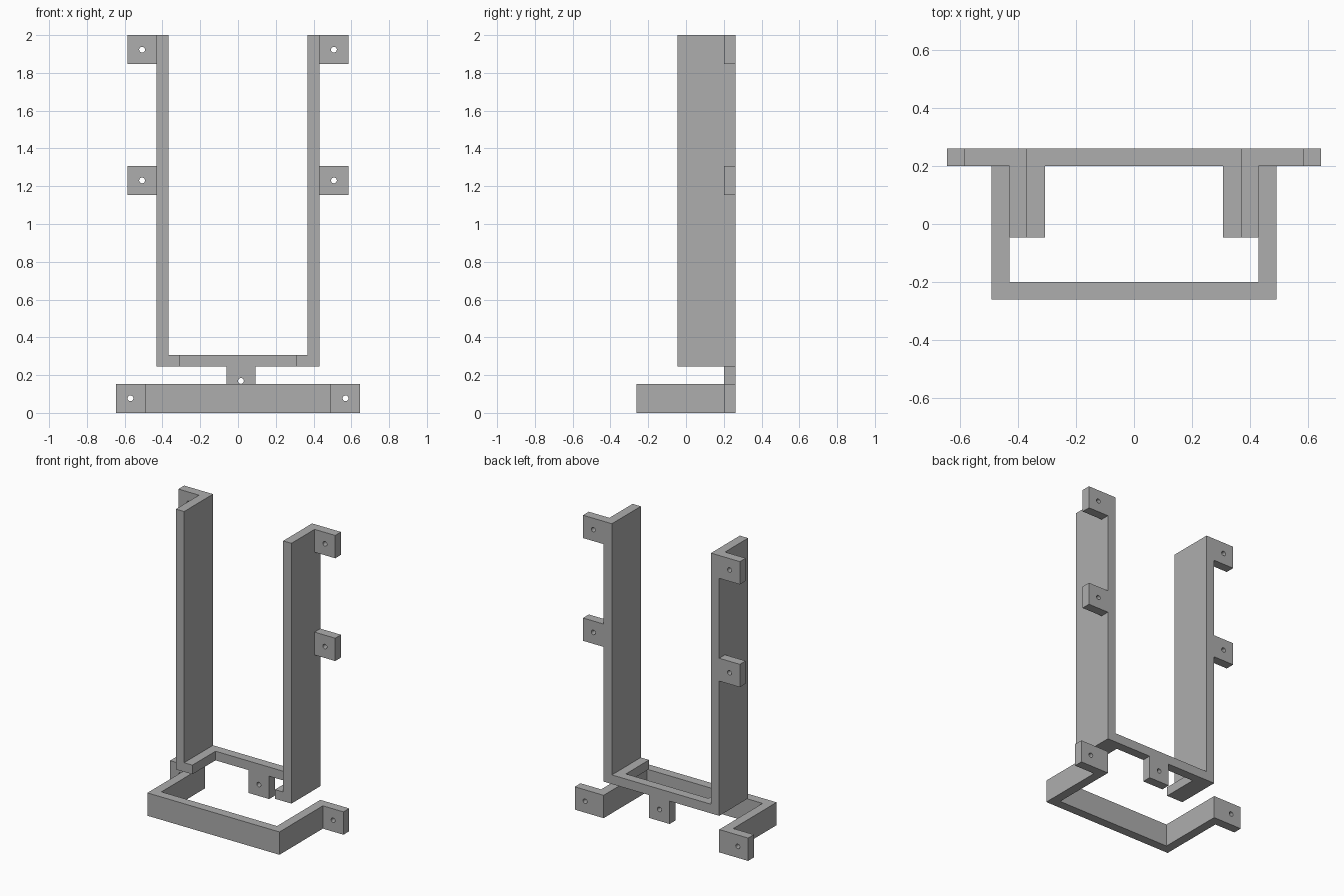
import bpy, bmesh
from mathutils import Matrix

cube = bpy.data.objects.get("Cube")
if cube:
    bpy.data.objects.remove(cube, do_unlink=True)

U = 2 / 65                     # one design unit
BACK, FRONT = 8.5, -8.5        # depth limits
T = 2                          # plate thickness
EAR = 5                        # mounting ear size

grey = bpy.data.materials.new("plain_grey")
grey.use_nodes = True
colour = (0.42, 0.42, 0.42, 1)
grey.diffuse_color = colour
grey.node_tree.nodes["Principled BSDF"].inputs["Base Color"].default_value = colour


def finish(bm, name):
    bmesh.ops.recalc_face_normals(bm, faces=bm.faces)
    bmesh.ops.scale(bm, vec=(U, U, U), verts=bm.verts)
    mesh = bpy.data.meshes.new(name)
    bm.to_mesh(mesh)
    bm.free()
    mesh.materials.append(grey)
    obj = bpy.data.objects.new(name, mesh)
    bpy.context.collection.objects.link(obj)
    return obj


def prism(name, points, start, end, upright=False):
    """Extrude an outline along z, or along y when upright."""
    bm = bmesh.new()
    place = (lambda a, b: (a, start, b)) if upright else (lambda a, b: (a, b, start))
    face = bm.faces.new([bm.verts.new(place(a, b)) for a, b in points])
    out = bmesh.ops.extrude_face_region(bm, geom=[face])
    verts = [v for v in out["geom"] if isinstance(v, bmesh.types.BMVert)]
    d = end - start
    bmesh.ops.translate(bm, vec=(0, d, 0) if upright else (0, 0, d), verts=verts)
    return finish(bm, name)


def combine(obj, tool, operation):
    mod = obj.modifiers.new(operation.lower(), "BOOLEAN")
    mod.operation, mod.solver, mod.object = operation, "EXACT", tool
    bpy.context.view_layer.objects.active = obj
    bpy.ops.object.modifier_apply(modifier=mod.name)
    bpy.data.objects.remove(tool, do_unlink=True)


def drill(obj, x, z):
    """Screw hole running front to back through a rear ear."""
    bm = bmesh.new()
    bmesh.ops.create_cone(bm, cap_ends=True, segments=24, radius1=0.5, radius2=0.5,
                          depth=2 * T, matrix=Matrix.Translation((x, BACK - T / 2, z))
                          @ Matrix.Rotation(1.5707963, 4, "X"))
    cutter = finish(bm, "hole_cutter")
    cutter.hide_render = True
    combine(obj, cutter, "DIFFERENCE")


def mirrored(half):
    return half + [(-x, y) for x, y in reversed(half)]


# Lower bracket: U-shaped strap with an ear at each rear end
strap = [(14, FRONT + T), (14, BACK), (21, BACK), (21, BACK - T),
         (16, BACK - T), (16, FRONT)]
lower = prism("lower_bracket", mirrored(strap), 0, EAR)
for side in (-1, 1):
    drill(lower, side * 18.5, EAR / 2)

# Cradle back: rails, bottom bar, side ears and off-centre bottom tab
rail = [(12, 10), (12, 65), (19, 65), (19, 60), (14, 60), (14, 42.5),
        (19, 42.5), (19, 37.5), (14, 37.5), (14, 8)]
outline = rail + [(3, 8), (3, 3), (-2, 3), (-2, 8)] + \
    [(-x, z) for x, z in reversed(rail)]
cradle = prism("upper_cradle", outline, BACK - T, BACK, upright=True)

# Cradle sides: tall walls with an inward support lip at the foot
for s in (-1, 1):
    wall = [(s * 10, 8), (s * 14, 8), (s * 14, 65), (s * 12, 65), (s * 12, 10), (s * 10, 10)]
    combine(cradle, prism("wall", wall, BACK - 10, BACK - T / 2, upright=True), "UNION")
    for z in (40, 62.5):
        drill(cradle, s * 16.5, z)
drill(cradle, 0.5, 5.5)

for obj in (lower, cradle):
    obj.data.shade_flat()
